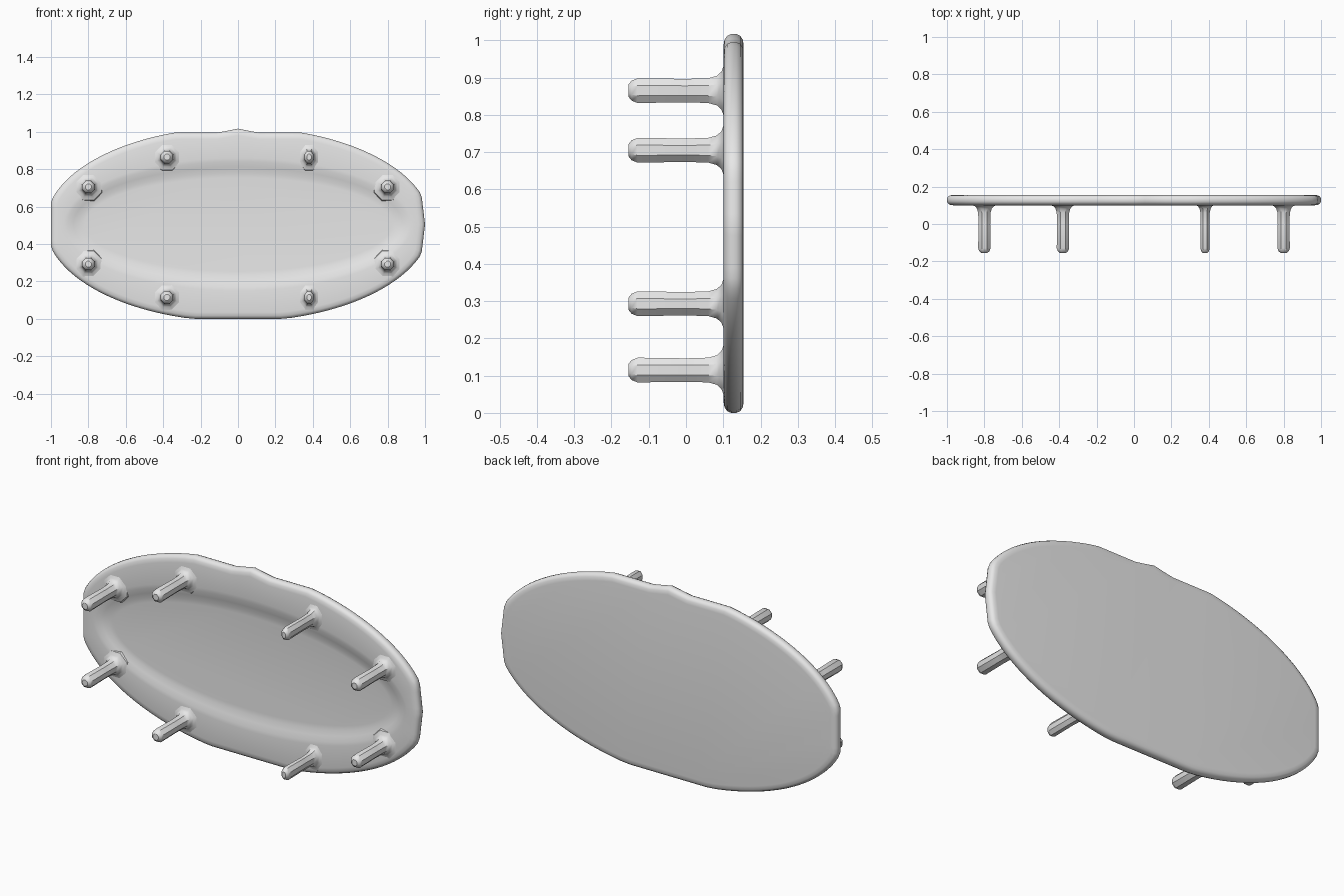
import bpy, bmesh, math

if "Cube" in bpy.data.objects:
    bpy.data.objects.remove(bpy.data.objects["Cube"])

SEGMENTS = 112
MID_Z = 0.505

grey = bpy.data.materials.new("plain grey")
grey.diffuse_color = (0.8, 0.8, 0.8, 1)
grey.use_nodes = True
grey.node_tree.nodes["Principled BSDF"].inputs["Base Color"].default_value = grey.diffuse_color


def loft(name, rings, angle):
    """Skin a list of equal-length point rings and cap both ends."""
    bm = bmesh.new()
    loops = [[bm.verts.new(p) for p in ring] for ring in rings]
    for a, b in zip(loops, loops[1:]):
        for i in range(len(a)):
            j = (i + 1) % len(a)
            bm.faces.new((a[i], a[j], b[j], b[i]))
    bm.faces.new(loops[0])
    bm.faces.new(loops[-1])
    bmesh.ops.recalc_face_normals(bm, faces=bm.faces)
    mesh = bpy.data.meshes.new(name)
    bm.to_mesh(mesh)
    bm.free()
    obj = bpy.data.objects.new(name, mesh)
    bpy.context.collection.objects.link(obj)
    mesh.materials.append(grey)
    bpy.ops.object.select_all(action='DESELECT')
    obj.select_set(True)
    bpy.context.view_layer.objects.active = obj
    bpy.ops.object.shade_smooth_by_angle(angle=math.radians(angle))
    return obj


def outline(t):
    """Oval with flattened sides and a small crest at the top centre."""
    x, z = 1.03 * math.cos(t), 0.52 * math.sin(t)
    right_limit = 1.0 - 0.12 * abs(z)
    x = max(-1.0, min(right_limit, x))
    z = max(-0.505, min(0.49, z))
    if z > 0 and abs(x) < 0.11:
        z += 0.022 * math.cos(x / 0.11 * math.pi / 2) ** 2
    return x, z


def rim_ring(inset, y):
    ring = []
    for i in range(SEGMENTS):
        x, z = outline(2 * math.pi * i / SEGMENTS)
        ring.append((x * (1 - inset), y, MID_Z + z * (1 - 2 * inset)))
    return ring


def oval_ring(a, b, y):
    angles = [2 * math.pi * i / SEGMENTS for i in range(SEGMENTS)]
    return [(a * math.cos(t), y, MID_Z + b * math.sin(t)) for t in angles]


# Oval plate: flat back, rounded rim, shallow dished front
rim = [(0.035, 0.155), (0.016, 0.153), (0.005, 0.146), (0.0, 0.135),
       (0.0, 0.121), (0.005, 0.110), (0.016, 0.103), (0.035, 0.100)]
dish = [(0.93, 0.355, 0.100), (0.91, 0.335, 0.102), (0.88, 0.305, 0.110),
        (0.85, 0.275, 0.118), (0.82, 0.25, 0.120)]
loft("oval_plate", [rim_ring(*r) for r in rim] + [oval_ring(*d) for d in dish], 40)

# Pegs: blunt tip, straight shaft, flared foot; (distance along y, radius)
peg_profile = [(-0.155, 0.017), (-0.146, 0.029), (-0.130, 0.036), (0.0, 0.034),
               (0.06, 0.036), (0.083, 0.043), (0.095, 0.055), (0.102, 0.075),
               (0.122, 0.085)]


def peg(name, px, pz, width):
    rings = []
    for y, r in peg_profile:
        rings.append([(px + width * r * math.cos(math.pi * (i + 0.5) / 4), y,
                       pz + r * math.sin(math.pi * (i + 0.5) / 4))
                      for i in range(8)])
    loft(name, rings, 35)


for side, sign in (("left", -1), ("right", 1)):
    for level, inner_z, outer_z in (("upper", 0.865, 0.705), ("lower", 0.115, 0.293)):
        peg(f"{level}_{side}_inner_peg", sign * 0.38, inner_z, 0.75 if sign > 0 else 1.0)
        peg(f"{level}_{side}_outer_peg", sign * 0.80, outer_z, 1.0)
